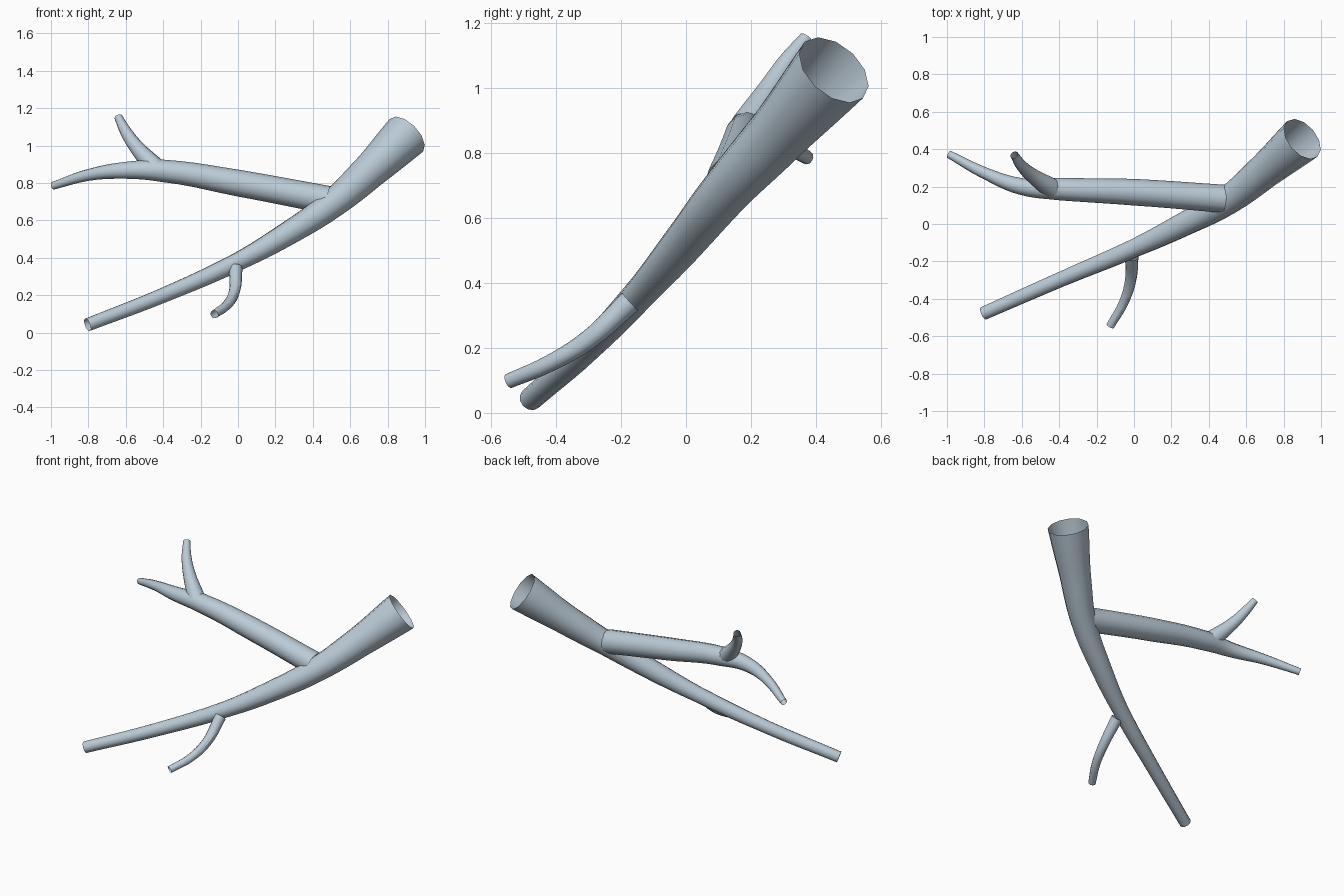
import bpy

cube = bpy.data.objects.get("Cube")
if cube:
    bpy.data.objects.remove(cube, do_unlink=True)

bark = bpy.data.materials.new("pale_blue_grey_bark")
bark.use_nodes = True
bark.diffuse_color = (0.5, 0.6, 0.68, 1)
bark.node_tree.nodes["Principled BSDF"].inputs["Base Color"].default_value = (0.5, 0.6, 0.68, 1)


def limb(name, points):
    """Open tapering tube; each point is x, y, z, radius."""
    curve = bpy.data.curves.new(name, "CURVE")
    curve.dimensions = "3D"
    curve.bevel_depth = 1
    curve.bevel_resolution = 4
    curve.resolution_u = 5
    curve.use_fill_caps = False
    spline = curve.splines.new("BEZIER")
    spline.bezier_points.add(len(points) - 1)
    for bp, (x, y, z, r) in zip(spline.bezier_points, points):
        bp.co = (x, y, z)
        bp.radius = r
        bp.handle_left_type = bp.handle_right_type = "AUTO"
    curve.materials.append(bark)
    obj = bpy.data.objects.new(name, curve)
    bpy.context.collection.objects.link(obj)
    bpy.ops.object.select_all(action="DESELECT")
    obj.select_set(True)
    bpy.context.view_layer.objects.active = obj
    bpy.ops.object.convert(target="MESH")
    bpy.ops.object.mode_set(mode="EDIT")
    bpy.ops.mesh.select_all(action="SELECT")
    bpy.ops.mesh.normals_make_consistent(inside=False)
    bpy.ops.object.mode_set(mode="OBJECT")
    bpy.ops.object.shade_smooth_by_angle()


# Thick main bough, sweeping down from the cut end
limb("main_bough", [
    (0.9, 0.455, 1.055, 0.125), (0.7, 0.285, 0.86, 0.095),
    (0.5, 0.125, 0.685, 0.077), (0.25, -0.01, 0.52, 0.064),
    (0, -0.13, 0.38, 0.05), (-0.4, -0.3, 0.2, 0.041),
    (-0.805, -0.478, 0.042, 0.036)])

# Side branch reaching across the top
limb("upper_branch", [
    (0.48, 0.135, 0.71, 0.075), (0, 0.17, 0.8, 0.071),
    (-0.4, 0.187, 0.865, 0.06), (-0.6, 0.2, 0.868, 0.045),
    (-0.8, 0.273, 0.843, 0.031), (-0.99, 0.373, 0.785, 0.021)])

# Twig rising from the side branch
limb("upper_twig", [
    (-0.44, 0.19, 0.88, 0.055), (-0.545, 0.26, 0.995, 0.039),
    (-0.6, 0.31, 1.075, 0.031), (-0.64, 0.37, 1.153, 0.022)])

# Small twig hanging at the front
limb("lower_twig", [
    (-0.012, -0.172, 0.342, 0.036), (-0.018, -0.3, 0.225, 0.03),
    (-0.055, -0.42, 0.152, 0.026), (-0.127, -0.545, 0.098, 0.023)])
